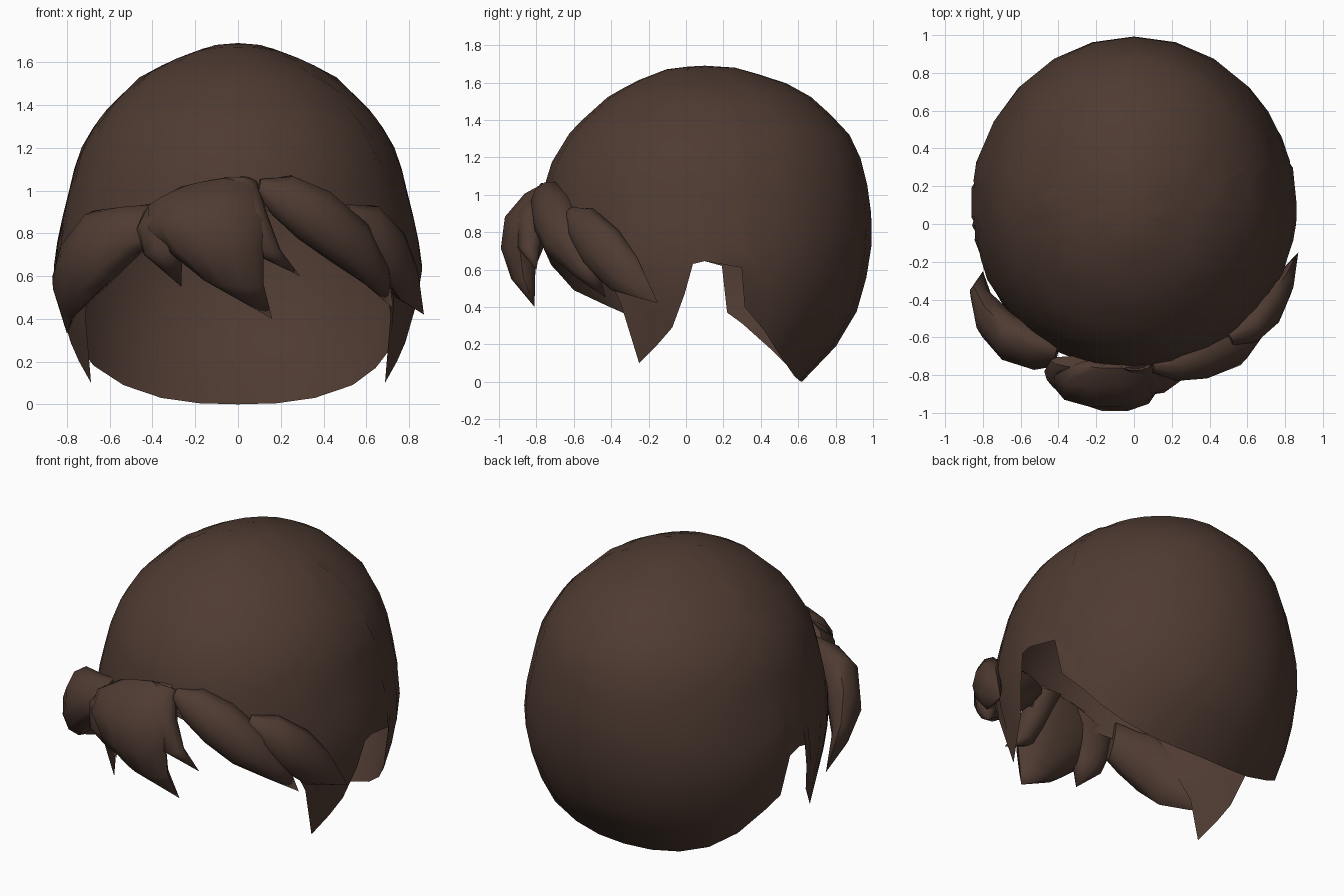
import bpy, bmesh, math
from mathutils import Vector

if "Cube" in bpy.data.objects:
    bpy.data.objects.remove(bpy.data.objects["Cube"])

hair = bpy.data.materials.new("dark brown hair")
hair.diffuse_color = (0.078, 0.044, 0.032, 1)
hair.use_nodes = True
hair.node_tree.nodes["Principled BSDF"].inputs["Base Color"].default_value = hair.diffuse_color


def finish(name, bm, angle):
    bmesh.ops.remove_doubles(bm, verts=bm.verts, dist=0.0005)
    bmesh.ops.recalc_face_normals(bm, faces=bm.faces)
    me = bpy.data.meshes.new(name)
    bm.to_mesh(me)
    bm.free()
    me.materials.append(hair)
    ob = bpy.data.objects.new(name, me)
    bpy.context.collection.objects.link(ob)
    bpy.ops.object.select_all(action='DESELECT')
    ob.select_set(True)
    bpy.context.view_layer.objects.active = ob
    bpy.ops.object.shade_smooth_by_angle(angle=math.radians(angle))
    return ob


def lerp_table(table, k):
    for a, b in zip(table, table[1:]):
        if a[0] <= k <= b[0]:
            t = (k - a[0]) / (b[0] - a[0])
            return [p + (q - p) * t for p, q in zip(a[1:], b[1:])]
    return list(table[-1][1:] if k > table[-1][0] else table[0][1:])


# Cap cross-sections: height, half width, front y, back y
CAP = [(0, .70, -.60, .62), (.1, .765, -.70, .73), (.25, .79, -.72, .85),
       (.4, .83, -.77, .925), (.62, .865, -.80, .98), (.8, .84, -.80, 1.0),
       (1.0, .79, -.77, .98), (1.17, .75, -.72, .945), (1.35, .645, -.61, .86),
       (1.53, .46, -.41, .66), (1.61, .31, -.26, .51), (1.68, .12, -.08, .26),
       (1.69, 0, .1, .1)]
# Hem height by angle from the front, per side
HEM_FRONT = [(0, .92), (15, .9), (30, .85), (42, .76), (52, .64), (59, .42),
             (64, .1), (72, .2), (78, .29), (83, .47), (86, .63), (90, .645)]
HEM_RIGHT = HEM_FRONT + [(103, .61), (105, .40), (115, .27), (124, .17),
                         (135, .09), (150, .03), (165, .005), (180, 0)]
HEM_LEFT = HEM_FRONT + [(96, .62), (98.5, .37), (105, .31), (120, .18),
                        (135, .09), (150, .03), (165, .005), (180, 0)]
YC = 0.1


def cap_point(deg, z):
    a, yf, yb = lerp_table(CAP, z)
    c = math.cos(math.radians(deg))
    y = YC - c * (YC - yf) if c > 0 else YC - c * (yb - YC)
    return (a * math.sin(math.radians(deg)), y, z)


# Cap: open shell from crown down to the hem
bm = bmesh.new()
columns = HEM_RIGHT + [(-d, h) for d, h in reversed(HEM_LEFT[1:-1])]
ROWS = 14
grid = []
for deg, hem in columns:
    grid.append([bm.verts.new(cap_point(deg, hem + (1.69 - hem) * math.cos(i / ROWS * math.pi / 2)))
                 for i in range(1, ROWS + 1)])
crown = bm.verts.new((0, YC, 1.69))
for i, col in enumerate(grid):
    nxt = grid[(i + 1) % len(grid)]
    bm.faces.new((crown, col[0], nxt[0]))
    for j in range(ROWS - 1):
        bm.faces.new((col[j], col[j + 1], nxt[j + 1], nxt[j]))
finish("hair_cap", bm, 60)


def lock(name, stations, tip, sides=10):
    """Pointed lock lofted through (edge, opposite edge, thickness) stations."""
    bm = bmesh.new()
    mids = [(Vector(p) + Vector(q)) / 2 for p, q, _ in stations] + [Vector(tip)]
    rings = []
    for i, (p, q, thick) in enumerate(stations):
        half = (Vector(q) - Vector(p)) / 2
        tangent = mids[i + 1] - mids[max(i - 1, 0)]
        normal = tangent.cross(half).normalized()
        rings.append([bm.verts.new(mids[i] + half * math.cos(k * math.tau / sides)
                                   + normal * thick * math.sin(k * math.tau / sides))
                      for k in range(sides)])
    end = bm.verts.new(tip)
    bm.faces.new(rings[0])
    for k in range(sides):
        n = (k + 1) % sides
        for a, b in zip(rings, rings[1:]):
            bm.faces.new((a[k], a[n], b[n], b[k]))
        bm.faces.new((rings[-1][k], rings[-1][n], end))
    finish(name, bm, 50)


# Fringe locks
lock("left_fringe", [
    ((-.40, -.64, .94), (-.42, -.74, .74), .05),
    ((-.52, -.60, .92), (-.50, -.74, .69), .10),
    ((-.68, -.54, .905), (-.60, -.68, .58), .12),
    ((-.79, -.44, .77), (-.69, -.60, .49), .10),
    ((-.85, -.33, .62), (-.77, -.43, .41), .05)], (-.80, -.25, .33))
lock("middle_fringe", [
    ((-.30, -.74, 1.00), (.06, -.74, 1.06), .03),
    ((-.42, -.80, .93), (.10, -.80, .98), .08),
    ((-.42, -.87, .82), (.13, -.87, .86), .11),
    ((-.32, -.89, .71), (.12, -.89, .72), .105),
    ((-.16, -.87, .58), (.12, -.87, .56), .07)], (.16, -.81, .40))
lock("middle_fringe_left_tip", [
    ((-.44, -.72, .90), (-.15, -.74, 1.03), .04),
    ((-.475, -.78, .82), (-.22, -.82, .88), .08),
    ((-.44, -.82, .70), (-.26, -.85, .74), .07)], (-.265, -.83, .55))
lock("middle_fringe_right_tip", [
    ((-.08, -.74, 1.05), (.09, -.74, 1.04), .04),
    ((-.02, -.83, .88), (.14, -.82, .88), .08),
    ((.06, -.85, .71), (.20, -.83, .72), .06)], (.29, -.80, .60))
lock("right_fringe", [
    ((.10, -.73, 1.05), (.09, -.77, .98), .04),
    ((.25, -.70, 1.07), (.17, -.78, .88), .09),
    ((.41, -.64, 1.00), (.30, -.76, .77), .12),
    ((.58, -.58, .85), (.46, -.71, .66), .11),
    ((.69, -.50, .66), (.61, -.57, .55), .06)], (.725, -.43, .45))
lock("right_outer_fringe", [
    ((.50, -.58, .93), (.50, -.64, .86), .04),
    ((.63, -.50, .93), (.58, -.61, .76), .08),
    ((.74, -.36, .81), (.67, -.54, .62), .09),
    ((.81, -.26, .66), (.76, -.40, .49), .06)], (.87, -.15, .42))
